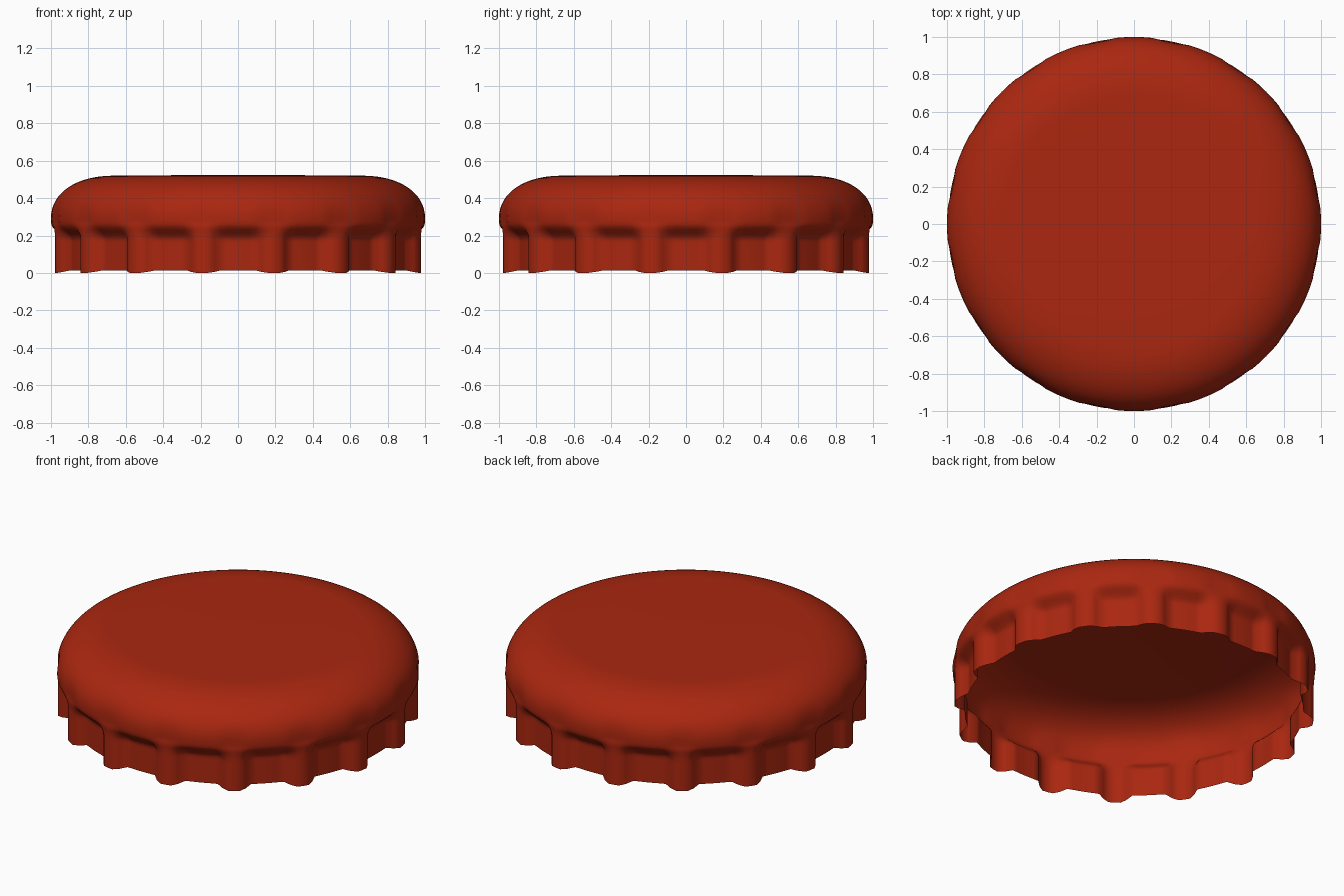
import bpy
import bmesh
from math import sin, cos, pi, tau

if "Cube" in bpy.data.objects:
    bpy.data.objects.remove(bpy.data.objects["Cube"], do_unlink=True)

FLUTES = 16
SEGMENTS = FLUTES * 12


def smooth(a, b, x):
    t = min(max((x - a) / (b - a), 0), 1)
    return t * t * (3 - 2 * t)


def make_material(name, color):
    mat = bpy.data.materials.new(name)
    mat.use_nodes = True
    mat.diffuse_color = color
    mat.node_tree.nodes["Principled BSDF"].inputs["Base Color"].default_value = color
    return mat


def cap_point(radius, z, angle):
    # Flutes press into the skirt; narrow ridges stay between them
    wave = cos(FLUTES * angle)
    dent = smooth(-0.95, 0.1, wave)
    press = 1 - smooth(0.175, 0.26, z)
    r = radius - 0.06 * dent * press
    # Ridges sit slightly inside the shoulder, fading out over the dome
    r -= 0.008 * (1 - dent) * smooth(0.24, 0.28, z) * (1 - smooth(0.3, 0.42, z))
    # Scalloped bottom edge
    z += 0.014 * dent * (1 - smooth(0, 0.12, z))
    return r * cos(angle), r * sin(angle), z


# Profile from the top disc over the rounded shoulder and down the skirt
profile = [(0.25, 0.523), (0.5, 0.521)]
for i in range(17):
    t = pi / 2 * (1 - i / 16)
    profile.append((0.66 + 0.34 * max(cos(t), 0) ** 0.92, 0.29 + 0.23 * sin(t) ** 0.92 if i < 16 else 0.29))
for i in range(1, 21):
    z = 0.29 * (1 - i / 20)
    profile.append((0.993 + 0.007 * smooth(0.2, 0.29, z), z))

# Cap shell, a thin open sheet
bm = bmesh.new()
rings = [[bm.verts.new(cap_point(r, z, tau * k / SEGMENTS)) for k in range(SEGMENTS)]
         for r, z in profile]
center = bm.verts.new((0, 0, 0.524))
for k in range(SEGMENTS):
    n = (k + 1) % SEGMENTS
    bm.faces.new((center, rings[0][k], rings[0][n]))
    for upper, lower in zip(rings, rings[1:]):
        bm.faces.new((upper[k], lower[k], lower[n], upper[n]))
for face in bm.faces:
    face.smooth = True
mesh = bpy.data.meshes.new("bottle_cap")
bm.to_mesh(mesh)
bm.free()
mesh.materials.append(make_material("cap red", (0.40, 0.02, 0.005, 1)))
cap = bpy.data.objects.new("bottle_cap", mesh)
bpy.context.collection.objects.link(cap)
